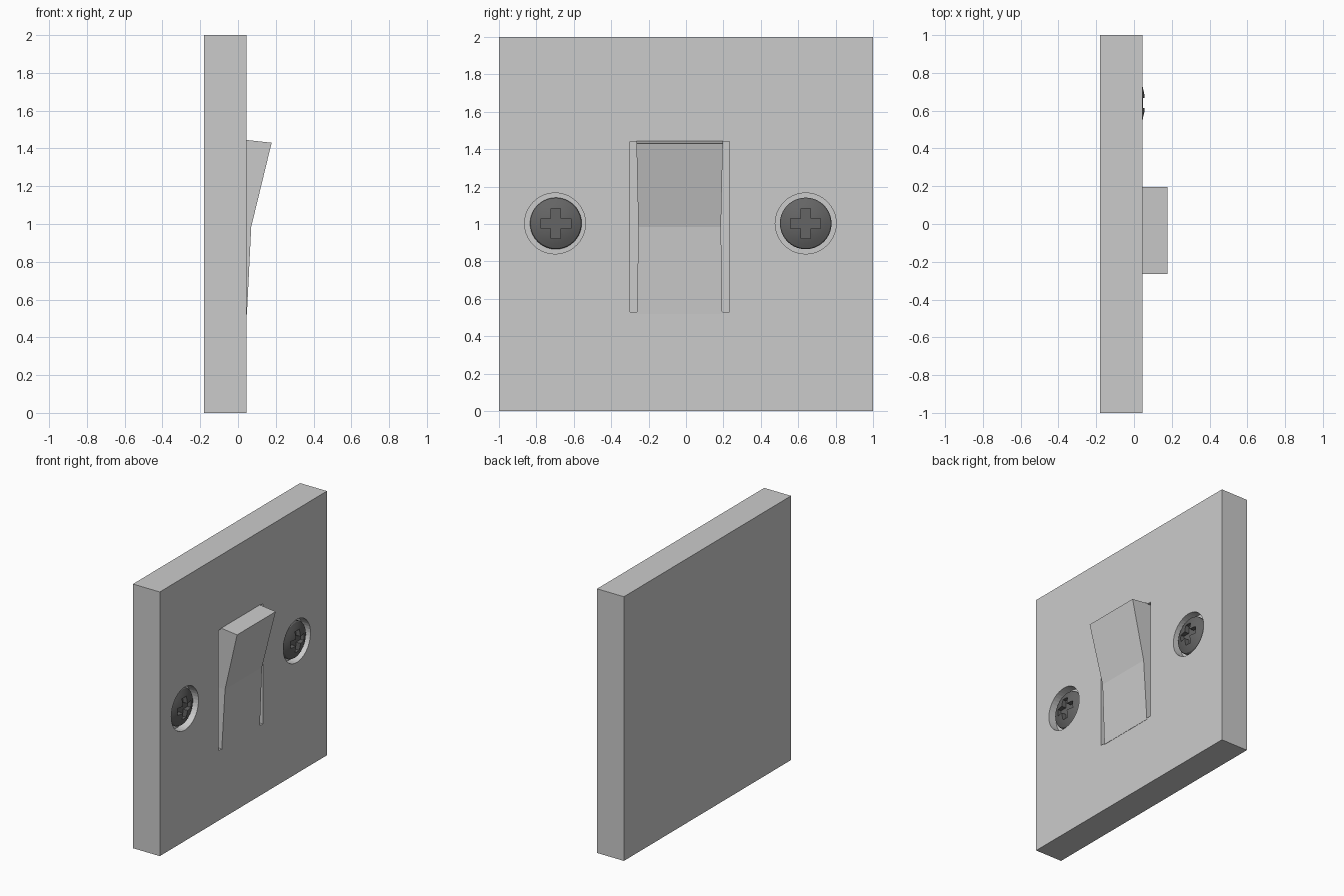
import bpy, bmesh, math

if "Cube" in bpy.data.objects:
    bpy.data.objects.remove(bpy.data.objects["Cube"])

FRONT = 0.045      # x of the plate's face


def make_object(name, bm):
    bmesh.ops.recalc_face_normals(bm, faces=bm.faces[:])
    mesh = bpy.data.meshes.new(name)
    bm.to_mesh(mesh)
    bm.free()
    ob = bpy.data.objects.new(name, mesh)
    bpy.context.collection.objects.link(ob)
    return ob


def loft(name, rings):
    """Closed solid through matching rings of points."""
    bm = bmesh.new()
    loops = [[bm.verts.new(p) for p in ring] for ring in rings]
    n = len(loops[0])
    for a, b in zip(loops, loops[1:]):
        for i in range(n):
            j = (i + 1) % n
            bm.faces.new((a[i], a[j], b[j], b[i]))
    bm.faces.new(loops[0])
    bm.faces.new(loops[-1])
    return make_object(name, bm)


def box(name, x0, x1, y0, y1, z0, z1):
    return loft(name, [[(x, y0, z0), (x, y1, z0), (x, y1, z1), (x, y0, z1)]
                       for x in (x0, x1)])


def turned(name, profile, y, z, n=40):
    """Round solid along x from (x, radius) pairs."""
    return loft(name, [[(x, y + r * math.cos(math.tau * i / n),
                         z + r * math.sin(math.tau * i / n)) for i in range(n)]
                       for x, r in profile])


def cut(ob, cutter):
    mod = ob.modifiers.new("cut", 'BOOLEAN')
    mod.operation = 'DIFFERENCE'
    mod.solver = 'EXACT'
    mod.object = cutter
    bpy.context.view_layer.objects.active = ob
    bpy.ops.object.modifier_apply(modifier=mod.name)
    bpy.data.objects.remove(cutter)


# Wall plate with a slot for the rocker
plate = box("wall_plate", -0.18, FRONT, -1, 1, 0, 2)
cut(plate, box("slot_cutter", -0.075, 0.2, -0.30, 0.233, 0.53, 1.44))

# Rocker, slightly narrower at its pivot line: (x, z, half width)
profile = [(-0.075, 1.445, 0.231), (FRONT, 1.445, 0.231), (0.178, 1.43, 0.231),
           (0.07, 0.985, 0.221), (0.047, 0.52, 0.228), (-0.075, 0.52, 0.228),
           (-0.075, 0.985, 0.221)]
bm = bmesh.new()
sides = [[bm.verts.new((x, -0.034 + s * w, z)) for x, z, w in profile] for s in (-1, 1)]
for i in range(7):
    j = (i + 1) % 7
    bm.faces.new((sides[0][i], sides[0][j], sides[1][j], sides[1][i]))
for s in sides:      # upper and lower halves of each cheek
    bm.faces.new((s[0], s[1], s[2], s[3], s[6]))
    bm.faces.new((s[6], s[3], s[4], s[5]))
make_object("rocker", bm)

# Two countersunk cross-head screws
metal = bpy.data.materials.new("dark_metal")
metal.diffuse_color = (0.13, 0.13, 0.13, 1)
metal.use_nodes = True
metal.node_tree.nodes["Principled BSDF"].inputs["Base Color"].default_value = metal.diffuse_color
for side, hole_y, y, apex in (("left", -0.70, -0.696, 0.049), ("right", 0.64, 0.64, 0.06)):
    cut(plate, turned("hole_cutter", [(-0.02, 0.163), (0.1, 0.163)], hole_y, 1.003))
    dome = [(apex - 1.85 * r * r, r) for r in (0.132, 0.11, 0.085, 0.055, 0.02)]
    head = turned("screw_" + side, [(-0.025, 0.125), (0.0, 0.138), (apex - 0.042, 0.138)] + dome,
                  y, 1.003)
    # Cross recess
    a, b = 0.08, 0.026
    plus = [(a, -b), (a, b), (b, b), (b, a), (-b, a), (-b, b),
            (-a, b), (-a, -b), (-b, -b), (-b, -a), (b, -a), (b, -b)]
    cut(head, loft("cross_cutter", [[(x, y + u, 1.003 + v) for u, v in plus]
                                    for x in (apex - 0.04, 0.1)]))
    head.data.materials.clear()
    head.data.materials.append(metal)
    bpy.ops.object.select_all(action='DESELECT')
    head.select_set(True)
    bpy.context.view_layer.objects.active = head
    bpy.ops.object.shade_smooth_by_angle(angle=math.radians(30))
